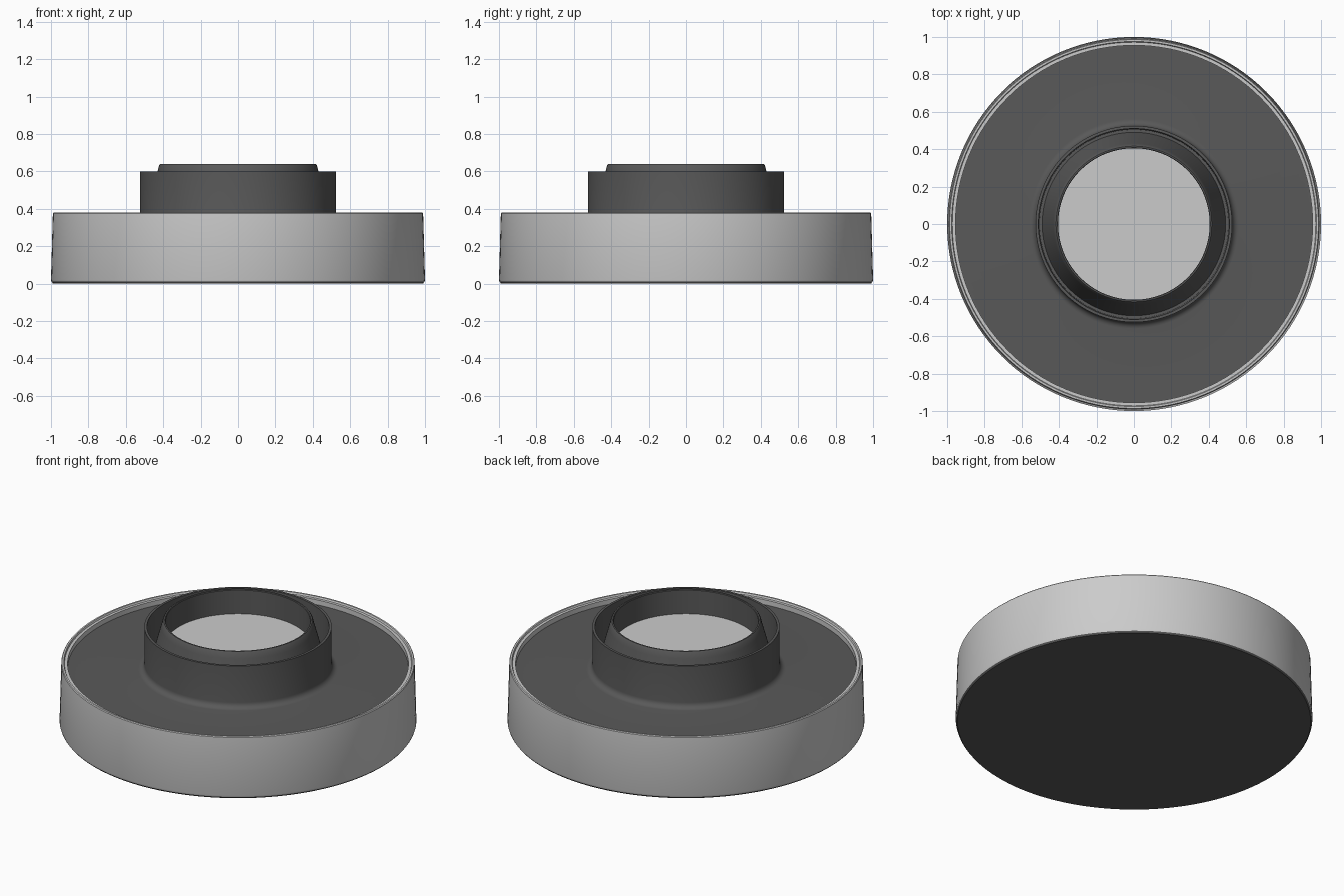
import bpy, math

if "Cube" in bpy.data.objects:
    bpy.data.objects.remove(bpy.data.objects["Cube"])

SEGMENTS = 128


def material(name, grey):
    mat = bpy.data.materials.new(name)
    mat.diffuse_color = (grey, grey, grey, 1)
    mat.use_nodes = True
    mat.node_tree.nodes["Principled BSDF"].inputs["Base Color"].default_value = mat.diffuse_color
    return mat


def lathe(name, profile, mat=None):
    """Revolve (radius, z) points around z; a zero radius becomes one pole vertex."""
    verts, rings, faces = [], [], []
    for r, z in profile:
        count = SEGMENTS if r > 0 else 1
        start = len(verts)
        for j in range(count):
            a = 2 * math.pi * j / SEGMENTS
            verts.append((r * math.cos(a), r * math.sin(a), z))
        rings.append([start + j % count for j in range(SEGMENTS)])
    for low, high in zip(rings, rings[1:]):
        for j in range(SEGMENTS):
            k = (j + 1) % SEGMENTS
            quad = [low[j], low[k], high[k], high[j]]
            faces.append(list(dict.fromkeys(quad)))
    mesh = bpy.data.meshes.new(name)
    mesh.from_pydata(verts, [], faces)
    obj = bpy.data.objects.new(name, mesh)
    bpy.context.collection.objects.link(obj)
    if mat:
        mesh.materials.append(mat)
    bpy.ops.object.select_all(action='DESELECT')
    obj.select_set(True)
    bpy.context.view_layer.objects.active = obj
    bpy.ops.object.shade_smooth_by_angle(angle=math.radians(32))
    return obj


dark = material("dark_plastic", 0.1)

# Dark underside
lathe("bottom_plate", [(0, 0), (0.99, 0), (0.997, 0.01)], dark)

# Pale, slightly tapered outer shell with a stepped rim
lathe("outer_shell", [(0.997, 0.01), (1.0, 0.02), (0.99, 0.375), (0.986, 0.38),
                      (0.976, 0.38), (0.972, 0.37), (0.955, 0.37), (0.955, 0.34)])

# Dark face: flat plate, fillet into the collar, groove and conical inner ring
fillet = [(0.56 - 0.035 * math.sin(t), 0.375 - 0.035 * math.cos(t))
          for t in (math.pi / 2 * i / 6 for i in range(7))]
lathe("face_plate_and_collar",
      [(0.955, 0.34)] + fillet +
      [(0.525, 0.60), (0.51, 0.60), (0.505, 0.38), (0.49, 0.38),
       (0.43, 0.60), (0.422, 0.632), (0.416, 0.64), (0.408, 0.64),
       (0.405, 0.636), (0.405, 0.49)], dark)

# Pale disc recessed inside the ring
lathe("recessed_disc", [(0.405, 0.49), (0, 0.49)])
